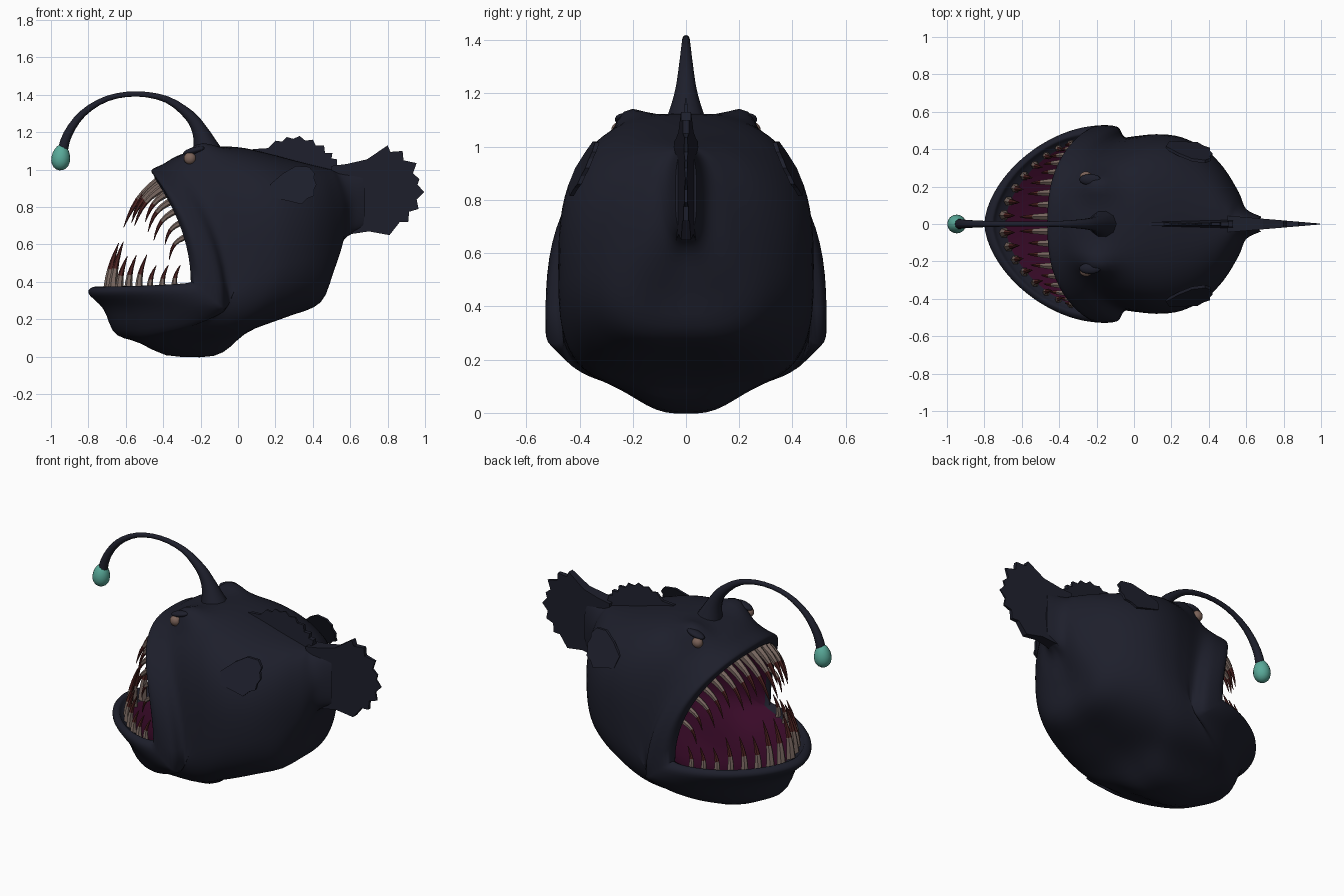
import bpy, bmesh, math
from mathutils import Vector
from mathutils.bvhtree import BVHTree

if "Cube" in bpy.data.objects:
    bpy.data.objects.remove(bpy.data.objects["Cube"])


def material(name, rgb):
    m = bpy.data.materials.new(name)
    m.diffuse_color = (*rgb, 1)
    m.use_nodes = True
    m.node_tree.nodes["Principled BSDF"].inputs["Base Color"].default_value = m.diffuse_color
    return m


SKIN = material("dark navy skin", (0.0125, 0.0135, 0.0245))
PLUM = material("plum mouth", (0.040, 0.003, 0.021))
BONE = material("bone", (0.20, 0.145, 0.125))
TIP = material("dark red tooth tip", (0.075, 0.016, 0.015))
TEAL = material("teal glow", (0.10, 0.40, 0.32))
EYE = material("dull brown eye", (0.20, 0.125, 0.10))


def finish(name, bm, mats, smooth=40):
    bmesh.ops.recalc_face_normals(bm, faces=bm.faces)
    me = bpy.data.meshes.new(name)
    bm.to_mesh(me)
    bm.free()
    ob = bpy.data.objects.new(name, me)
    bpy.context.collection.objects.link(ob)
    for m in mats:
        me.materials.append(m)
    if smooth:
        bpy.ops.object.select_all(action='DESELECT')
        ob.select_set(True)
        bpy.context.view_layer.objects.active = ob
        bpy.ops.object.shade_smooth_by_angle(angle=math.radians(smooth))
    return ob


def spline(pts, steps):
    """Catmull-Rom through tuples of any length."""
    out = []
    for i in range(len(pts) - 1):
        p = [pts[max(i - 1, 0)], pts[i], pts[i + 1], pts[min(i + 2, len(pts) - 1)]]
        for s in range(steps):
            t = s / steps
            out.append([0.5 * (2 * b + (c - a) * t + (2 * a - 5 * b + 4 * c - d) * t * t
                               + (3 * b - a - 3 * c + d) * t ** 3) for a, b, c, d in zip(*p)])
    out.append(list(pts[-1]))
    return out


def loft(bm, loops, mat=lambda i: 0):
    rows = [[bm.verts.new(p) for p in loop] for loop in loops]
    n = len(rows[0])
    for i in range(len(rows) - 1):
        for j in range(n):
            k = (j + 1) % n
            f = bm.faces.new((rows[i][j], rows[i][k], rows[i + 1][k], rows[i + 1][j]))
            f.material_index = mat(i)
    bm.faces.new(rows[0]).material_index = mat(0)
    bm.faces.new(rows[-1]).material_index = mat(len(rows) - 2)


def bow(c, p):
    """Superellipse height at fraction c of the half width."""
    return max(0, 1 - abs(c) ** p) ** (1 / p)


def ring_point(r, a):
    """Point on a body ring: top (x,z), side (x,y,z), bottom (x,z)."""
    xt, zt, xs, ys, zs, xb, zb = r
    c = math.cos(a)
    if math.sin(a) >= 0:
        f = bow(c, 2.6)
        return Vector((xs + (xt - xs) * f * f, c * ys, zs + (zt - zs) * f))
    return Vector((xs + (xb - xs) * bow(c, 1.7), c * ys, zs + (zb - zs) * bow(c, 3.2)))


def sculpt(p):
    """Raise the brows and drop the keel under the chin."""
    g = math.exp(-((p.x + 0.20) / 0.10) ** 2 - ((abs(p.y) - 0.20) / 0.075) ** 2 - ((p.z - 1.08) / 0.1) ** 2)
    keel = math.exp(-(abs(p.y) / 0.2) ** 3 - ((p.x + 0.25) / 0.25) ** 4) * min(1, max(0, (0.25 - p.z) / 0.1))
    return p + Vector((-0.01 * g, math.copysign(0.025, p.y) * g, 0.06 * g - 0.085 * keel))


# Body: throat, lips, chin, belly and tail root in one loft
RINGS = [
    (0.10, 0.75, 0.12, 0.20, 0.55, 0.08, 0.42),
    (-0.15, 0.93, -0.05, 0.38, 0.48, -0.30, 0.26),
    (-0.41, 0.94, -0.23, 0.45, 0.39, -0.69, 0.335),
    (-0.45, 0.97, -0.245, 0.485, 0.40, -0.76, 0.375),
    (-0.46, 1.00, -0.20, 0.525, 0.365, -0.80, 0.34),
    (-0.40, 1.03, -0.09, 0.52, 0.27, -0.72, 0.255),
    (-0.31, 1.08, -0.05, 0.465, 0.28, -0.645, 0.115),
    (-0.15, 1.12, 0.02, 0.47, 0.44, -0.46, 0.09),
    (0.00, 1.12, 0.12, 0.48, 0.55, -0.13, 0.085),
    (0.15, 1.09, 0.25, 0.465, 0.60, 0.03, 0.135),
    (0.30, 1.05, 0.38, 0.40, 0.62, 0.25, 0.21),
    (0.42, 1.02, 0.48, 0.30, 0.65, 0.44, 0.29),
    (0.50, 1.00, 0.56, 0.17, 0.70, 0.50, 0.46),
    (0.54, 0.99, 0.60, 0.08, 0.80, 0.56, 0.62),
    (0.66, 0.99, 0.68, 0.04, 0.83, 0.66, 0.68),
]
STEPS, SEG = 4, 80
bm = bmesh.new()
loft(bm, [[sculpt(ring_point(r, 2 * math.pi * j / SEG)) for j in range(SEG)] for r in spline(RINGS, STEPS)],
     lambda i: 1 if i < 2 * STEPS else 0)
BODY = BVHTree.FromBMesh(bm)
finish("body", bm, [SKIN, PLUM], 60)


def skin_y(x, z):
    """Half width of the body surface at x, z."""
    hit = BODY.ray_cast(Vector((x, 2, z)), Vector((0, -1, 0)))[0]
    return hit.y if hit else 0.2


def tube(bm, path, radii, sides, mat=lambda i: 0):
    loops = []
    for i, p in enumerate(path):
        d = (path[min(i + 1, len(path) - 1)] - path[max(i - 1, 0)]).normalized()
        ref = Vector((0, 1, 0)) if abs(d.y) < 0.9 else Vector((1, 0, 0))
        u = d.cross(ref).normalized()
        v = d.cross(u)
        loops.append([p + radii[i] * (u * math.cos(2 * math.pi * k / sides)
                                      + v * math.sin(2 * math.pi * k / sides)) for k in range(sides)])
    loft(bm, loops, mat)


# Teeth: curved spikes spaced along the inner lip, pale root and dark tip
def tooth(bm, base, tip, bend, r):
    n = 6
    path = [base.lerp(tip, i / n) + bend * math.sin(math.pi * i / n) for i in range(n + 1)]
    tube(bm, path, [r * (1 - i / n) ** 0.8 + 0.0015 for i in range(n + 1)], 6, lambda i: 0 if i < 3 else 1)


GUM = [0.85 * a + 0.15 * b for a, b in zip(RINGS[2], RINGS[3])]
upper, lower = bmesh.new(), bmesh.new()
for side in (-1, 1):
    flip = Vector((1, side, 1))
    for i in range(9):
        wob = (1, 0.82, 0.95)[i % 3]
        # upper teeth sweep forward and down
        p = ring_point(GUM, math.radians(85 - 8.3 * i))
        size = (0.32 - 0.019 * i) * wob
        t = p + Vector((-0.62, -0.15 * p.y, -0.80)).normalized() * size
        tooth(upper, p * flip, t * flip, Vector((-0.02, 0, 0.022)) * wob, 0.024 - 0.001 * i)
    for i in range(8):
        wob = (0.9, 1, 0.8)[i % 3]
        # lower teeth stand up and lean back
        p = ring_point(GUM, math.radians(-84 + 9.5 * i)) - Vector((0, 0, 0.015))
        size = (0.32 - 0.025 * i) * wob
        t = p + Vector((0.2, -0.2 * p.y, 1)).normalized() * size
        tooth(lower, p * flip, t * flip, Vector((-0.015, 0, 0)), 0.028 - 0.0014 * i)
finish("upper_teeth", upper, [BONE, TIP])
finish("lower_teeth", lower, [BONE, TIP])

# Lure stalk arching over the face: x, z, radius
STALK = [(-0.15, 1.04, 0.10), (-0.175, 1.13, 0.066), (-0.205, 1.21, 0.042), (-0.26, 1.29, 0.029),
         (-0.38, 1.375, 0.018), (-0.54, 1.405, 0.014), (-0.70, 1.38, 0.015), (-0.83, 1.30, 0.019),
         (-0.91, 1.19, 0.024), (-0.94, 1.09, 0.028)]
pts = spline(STALK, 3)
bm = bmesh.new()
tube(bm, [Vector((x, 0, z)) for x, z, r in pts], [r for x, z, r in pts], 10)
finish("lure_stalk", bm, [SKIN])


def ellipsoid(name, loc, radii, mat, taper=0.0, tilt=0.0):
    bm = bmesh.new()
    bmesh.ops.create_uvsphere(bm, u_segments=16, v_segments=10, radius=1)
    for v in bm.verts:
        k = 1 - taper * v.co.z
        v.co = Vector((v.co.x * radii[0] * k, v.co.y * radii[1] * k, v.co.z * radii[2]))
    ob = finish(name, bm, [mat], 60)
    ob.location, ob.rotation_euler = loc, (0, tilt, 0)


ellipsoid("lure_bulb", (-0.947, 0, 1.066), (0.05, 0.05, 0.07), TEAL, 0.15, 0.1)

# Eyes set under the brows, each with a lid above
for side, tag in ((-1, "right"), (1, "left")):
    y = skin_y(-0.255, 1.06)
    ellipsoid("eye_" + tag, (-0.257, side * (y + 0.004), 1.06), (0.033, 0.028, 0.032), EYE)
    ellipsoid("eyelid_" + tag, (-0.235, side * (y - 0.012), 1.102), (0.06, 0.03, 0.018), SKIN, 0, -0.25)


# Fins: flat outlines given thickness by a mapping function
def fin(name, outline, place):
    bm = bmesh.new()
    a, b = [[bm.verts.new(place(u, v, s)) for u, v in outline] for s in (-1, 1)]
    bm.faces.new(a)
    bm.faces.new(b[::-1])
    for i in range(len(a)):
        j = (i + 1) % len(a)
        bm.faces.new((a[i], b[i], b[j], a[j]))
    finish(name, bm, [SKIN], 0)


TAIL = [(0.50, 1.02), (0.58, 1.03), (0.69, 1.055), (0.80, 1.13), (0.815, 1.095), (0.88, 1.10),
        (0.885, 1.05), (0.955, 1.035), (0.935, 0.98), (0.97, 0.95), (0.96, 0.92), (0.995, 0.88),
        (0.955, 0.84), (0.965, 0.79), (0.915, 0.775), (0.91, 0.72), (0.865, 0.72), (0.81, 0.65),
        (0.70, 0.67), (0.60, 0.655), (0.52, 0.60)]
fin("tail_fin", TAIL, lambda x, z, s: (x, s * (0.002 + 0.085 * (1 - x)), z))

DORSAL = [(0.06, 1.04), (0.08, 1.11), (0.16, 1.115), (0.20, 1.155), (0.235, 1.15), (0.26, 1.175),
          (0.295, 1.165), (0.33, 1.18), (0.36, 1.155), (0.40, 1.16), (0.415, 1.13), (0.46, 1.13),
          (0.465, 1.09), (0.505, 1.09), (0.50, 1.06), (0.53, 1.055), (0.53, 0.95), (0.30, 0.98)]
fin("dorsal_fin", DORSAL, lambda x, z, s: (x, s * (0.003 + 0.1 * (1.18 - z)), z))

PECTORAL = [(0.17, 0.92), (0.24, 0.98), (0.31, 1.02), (0.38, 1.015), (0.41, 0.98), (0.405, 0.955),
            (0.42, 0.92), (0.405, 0.89), (0.405, 0.86), (0.37, 0.845), (0.34, 0.815), (0.28, 0.83),
            (0.19, 0.85)]
ROOT = skin_y(0.2, 0.9)
for side, tag in ((-1, "right"), (1, "left")):
    fin("pectoral_fin_" + tag, PECTORAL,
        lambda x, z, s: (x, side * (ROOT - 0.45 * (z - 0.90) - 0.15 * (x - 0.2) + s * 0.008), z))
